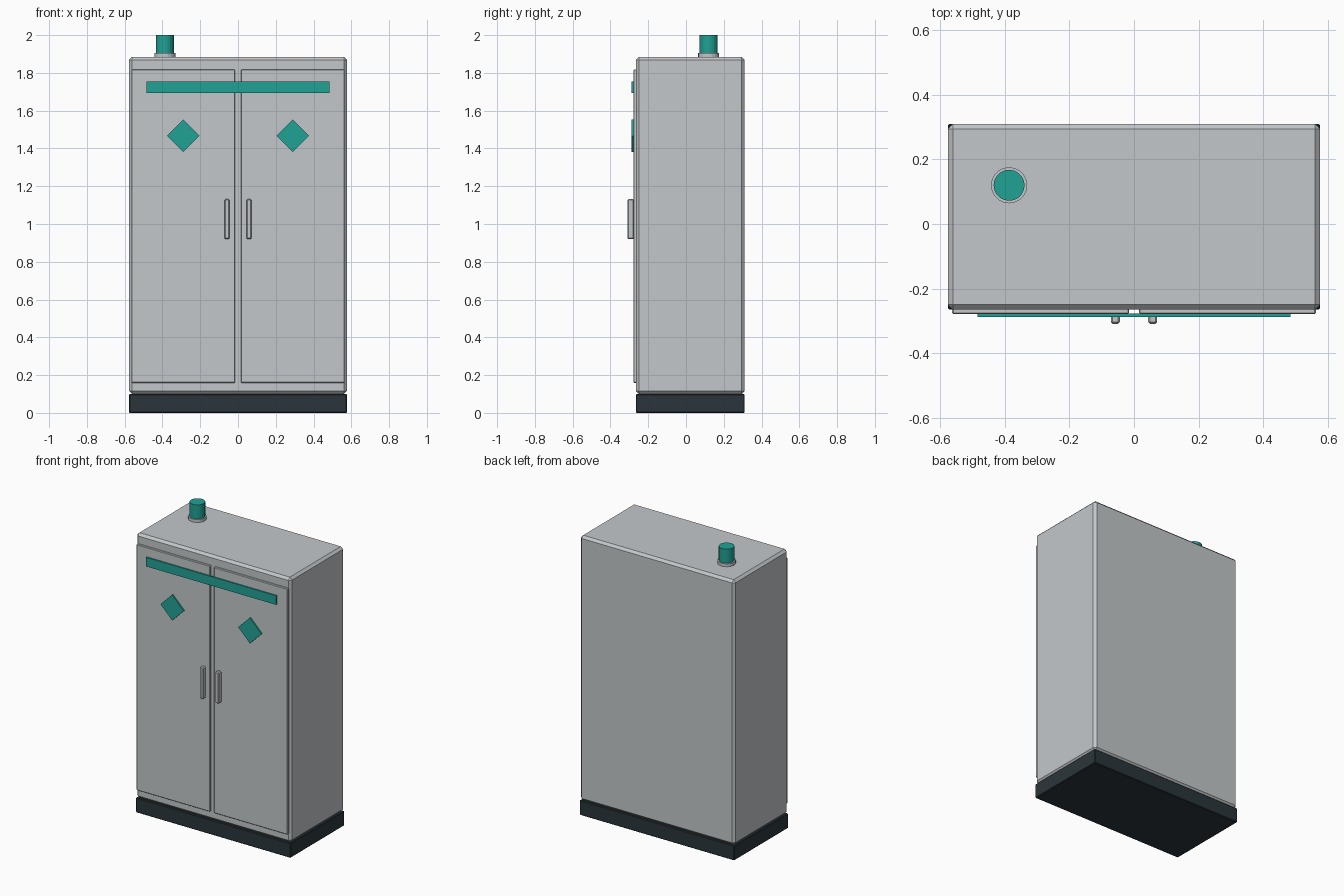
import bpy, bmesh, math
from mathutils import Matrix

if "Cube" in bpy.data.objects:
    bpy.data.objects.remove(bpy.data.objects["Cube"])


def material(name, rgb):
    m = bpy.data.materials.new(name)
    m.diffuse_color = (*rgb, 1.0)
    m.use_nodes = True
    m.node_tree.nodes["Principled BSDF"].inputs["Base Color"].default_value = m.diffuse_color
    return m


GREY = material("light_grey", (0.55, 0.575, 0.59))
TEAL = material("teal", (0.0145, 0.36, 0.30))
DARK = material("dark_slate", (0.024, 0.036, 0.043))


def finish(name, bm, mat, bevel=0.0):
    if bevel:
        bmesh.ops.bevel(bm, geom=bm.edges[:], offset=bevel, segments=1,
                        affect='EDGES', clamp_overlap=True)
    bmesh.ops.recalc_face_normals(bm, faces=bm.faces)
    mesh = bpy.data.meshes.new(name)
    bm.to_mesh(mesh)
    bm.free()
    mesh.materials.append(mat)
    ob = bpy.data.objects.new(name, mesh)
    bpy.context.collection.objects.link(ob)
    return ob


def box(name, xs, ys, zs, mat, bevel=0.0, turn=0.0):
    """Box between limits, optionally turned about the y axis."""
    mid = [(a + b) / 2 for a, b in (xs, ys, zs)]
    size = [abs(b - a) for a, b in (xs, ys, zs)]
    bm = bmesh.new()
    bmesh.ops.create_cube(bm, size=1.0, matrix=Matrix.Translation(mid)
                          @ Matrix.Rotation(turn, 4, 'Y')
                          @ Matrix.Diagonal((*size, 1.0)))
    return finish(name, bm, mat, bevel)


def cylinder(name, x, y, z0, z1, r, mat):
    bm = bmesh.new()
    bmesh.ops.create_cone(bm, cap_ends=True, segments=20, radius1=r, radius2=r,
                          depth=z1 - z0,
                          matrix=Matrix.Translation((x, y, (z0 + z1) / 2)))
    return finish(name, bm, mat)


W, FRONT, BACK, DOOR = 0.577, -0.265, 0.31, -0.279

# Plinth and cabinet shell
box("plinth", (-W, W), (FRONT, BACK), (0, 0.10), DARK, 0.004)
box("cabinet_body", (-W, W), (FRONT, BACK), (0.10, 1.885), GREY, 0.016)

# Doors, handles and diamond plates, one per side
for side, s in (("left", -1), ("right", 1)):
    box(side + "_door", (s * 0.015, s * 0.564), (FRONT + 0.01, DOOR),
        (0.159, 1.818), GREY, 0.004)
    box(side + "_handle", (s * 0.044, s * 0.072), (DOOR + 0.004, -0.31),
        (0.92, 1.132), GREY, 0.006)
    h = 0.0615
    box(side + "_diamond_plate", (s * 0.29 - h, s * 0.29 + h),
        (DOOR + 0.001, -0.288), (1.467 - h, 1.467 + h), TEAL, turn=math.pi / 4)

# Stripe across both doors
box("top_stripe", (-0.485, 0.485), (DOOR + 0.001, -0.288), (1.693, 1.754), TEAL)

# Signal lamp on the roof
cylinder("lamp_base", -0.387, 0.12, 1.88, 1.905, 0.056, GREY)
cylinder("lamp", -0.387, 0.12, 1.90, 2.0, 0.048, TEAL)
